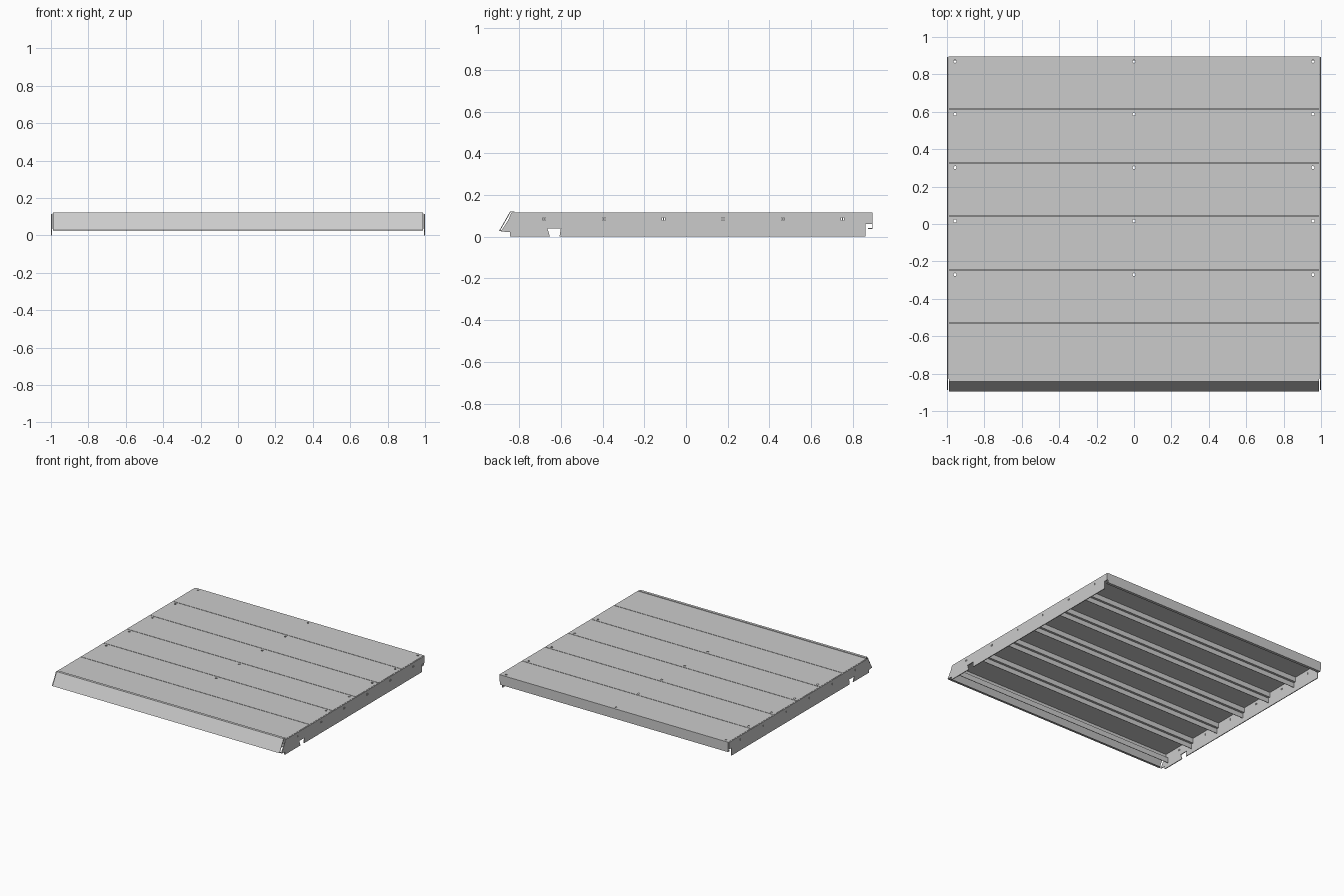
import bpy, bmesh, math
from mathutils import Matrix

old = bpy.data.objects.get("Cube")
if old:
    bpy.data.objects.remove(old)

metal = bpy.data.materials.new("light_grey_metal")
metal.use_nodes = True
GREY = (0.6, 0.6, 0.6, 1)
metal.diffuse_color = GREY
metal.node_tree.nodes["Principled BSDF"].inputs["Base Color"].default_value = GREY


def finish(name, bm):
    me = bpy.data.meshes.new(name)
    bmesh.ops.recalc_face_normals(bm, faces=bm.faces)
    bm.to_mesh(me)
    bm.free()
    me.materials.append(metal)
    ob = bpy.data.objects.new(name, me)
    bpy.context.collection.objects.link(ob)
    return ob


def sheet(name, path, half, t=0.004):
    """Folded sheet: a (y, z) path swept along x."""
    bm = bmesh.new()
    rows = [[bm.verts.new((x, y, z)) for x in (-half, half)] for y, z in path]
    for a, b in zip(rows, rows[1:]):
        bm.faces.new((a[0], a[1], b[1], b[0]))
    ob = finish(name, bm)
    mod = ob.modifiers.new("thickness", "SOLIDIFY")
    mod.thickness = t
    mod.offset = 0
    mod.use_even_offset = True
    return ob


def plate(name, outline, x, t):
    """Flat plate: a (y, z) outline given thickness along x."""
    bm = bmesh.new()
    face = bm.faces.new([bm.verts.new((x, y, z)) for y, z in outline])
    new = bmesh.ops.extrude_face_region(bm, geom=[face])["geom"]
    bmesh.ops.translate(bm, verts=[v for v in new if isinstance(v, bmesh.types.BMVert)],
                        vec=(t, 0, 0))
    return finish(name, bm)


def cut(ob, cutter):
    cutter.hide_render = True
    cutter.hide_viewport = True
    mod = ob.modifiers.new("holes", "BOOLEAN")
    mod.operation = "DIFFERENCE"
    mod.solver = "EXACT"
    mod.object = cutter


TOP = 0.114
GAP = 0.004
seams = [-0.832, -0.53, -0.245, 0.042, 0.328, 0.614, 0.895]

# Roof panels, each with a stepped rib folded down along its front edge
for i, (y0, y1) in enumerate(zip(seams, seams[1:])):
    last = i == len(seams) - 2
    back = y1 - (0.002 if last else GAP)
    front = y0 + GAP
    rear = [(back - 0.02, 0.04), (back, 0.04)] if last else [(back, 0.08)]
    path = rear + [(back, TOP), (front, TOP), (front, 0.075),
                   (y0 - 0.014, 0.075), (y0 - 0.014, 0.035)]
    if i == 0:
        path[-2:] = [(front + 0.02, 0.075), (front + 0.02, 0.035)]
    panel = sheet(f"roof_panel_{i + 1}", path, 0.993)
    if i > 0:
        bm = bmesh.new()
        for x in (-0.957, 0, 0.957):
            bmesh.ops.create_cone(bm, cap_ends=True, segments=16, radius1=0.008,
                                  radius2=0.008, depth=0.03,
                                  matrix=Matrix.Translation((x, y1 - 0.026, TOP)))
        cut(panel, finish(f"panel_hole_cutter_{i + 1}", bm))

# Sloping front lip with a folded cap and bottom return
sheet("front_lip", [(-0.822, 0.12), (-0.842, 0.12), (-0.893, 0.03), (-0.875, 0.027)], 0.988)

# Side plates with a tapered notch, a stepped back end and fixing slots
outline = [(-0.845, 0), (-0.652, 0), (-0.665, 0.04), (-0.6, 0.04), (-0.607, 0),
           (0.862, 0), (0.862, 0.06), (0.892, 0.06), (0.892, 0.115), (-0.838, 0.115),
           (-0.852, 0.08), (-0.888, 0.025), (-0.845, 0.022)]
for name, s in (("left", 1), ("right", -1)):
    side = plate(f"{name}_side_plate", outline, s, -s * 0.006)
    bm = bmesh.new()
    for k in range(6):
        for d in (-0.005, 0.005):
            bmesh.ops.create_cube(bm, size=1, matrix=Matrix.Translation(
                (s, -0.68 + k * 0.286 + d, 0.085)) @ Matrix.Diagonal((0.04, 0.004, 0.014, 1)))
    cut(side, finish(f"{name}_slot_cutter", bm))
